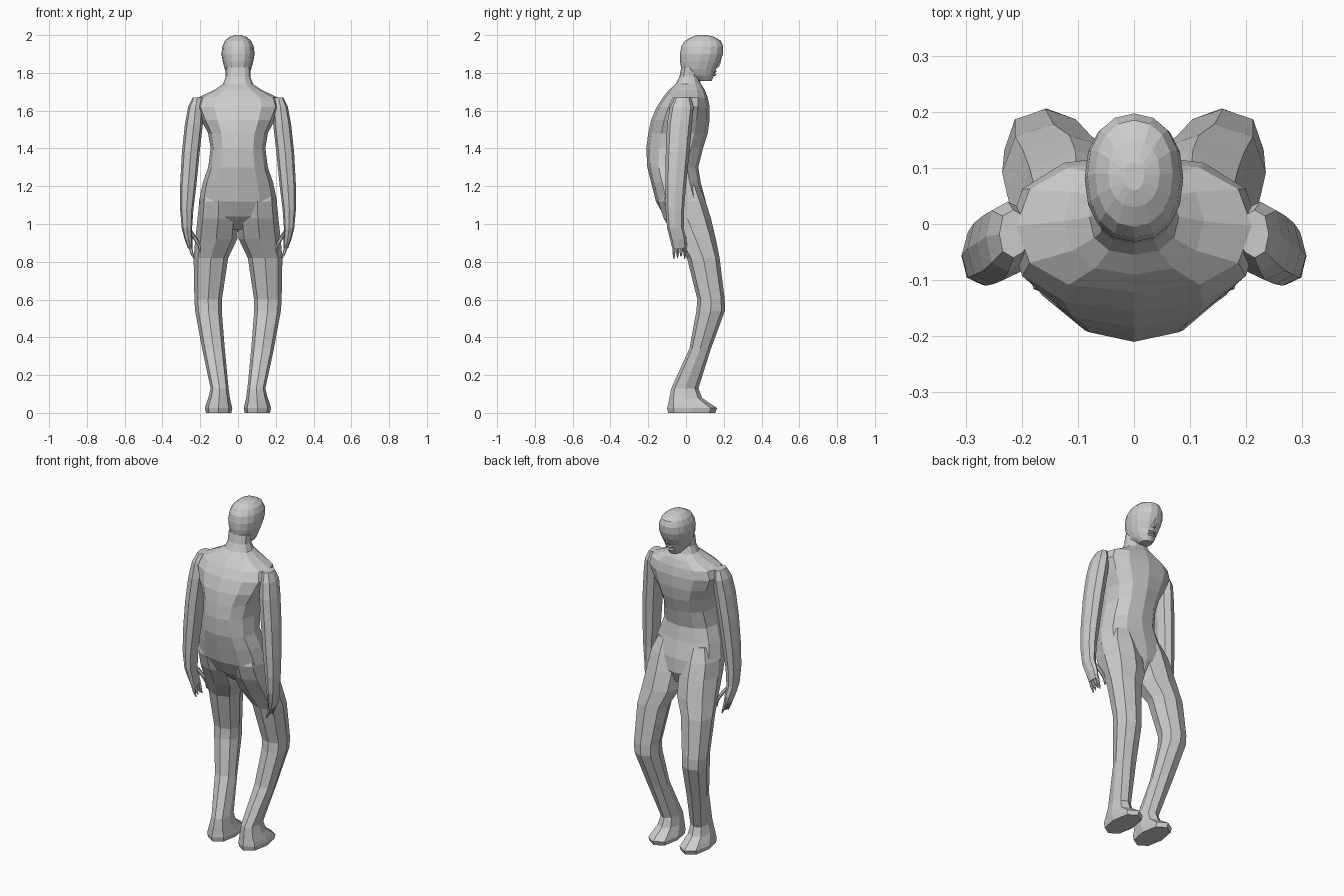
import bpy, bmesh, math

skin = bpy.data.materials.new("plain grey")
skin.diffuse_color = (0.6, 0.6, 0.6, 1)


def loft(name, rings, n=8, p=0.85, side=1):
    """Skin of stacked level rings: (z, x inner, x outer, y back, y front)."""
    bm = bmesh.new()
    loops = []
    for z, x0, x1, y0, y1 in rings:
        loop = []
        for i in range(n):
            a = 2 * math.pi * i / n
            c, s = round(math.cos(a), 6), round(math.sin(a), 6)
            x = (x0 + x1) / 2 + (x1 - x0) / 2 * math.copysign(abs(c) ** p, c)
            y = (y0 + y1) / 2 + (y1 - y0) / 2 * math.copysign(abs(s) ** p, s)
            loop.append(bm.verts.new((side * x, y, z)))
        loops.append(loop)
    for a, b in zip(loops, loops[1:]):
        for i in range(n):
            j = (i + 1) % n
            bm.faces.new((a[i], a[j], b[j], b[i]))
    bm.faces.new(loops[0])
    bm.faces.new(loops[-1])
    bmesh.ops.recalc_face_normals(bm, faces=bm.faces)
    me = bpy.data.meshes.new(name)
    bm.to_mesh(me)
    bm.free()
    me.materials.append(skin)
    ob = bpy.data.objects.new(name, me)
    bpy.context.collection.objects.link(ob)
    return ob


def centred(rows):
    return [(z, -h, h, y0, y1) for z, h, y0, y1 in rows]


# Torso with stooped back, shoulders and neck: (z, half width, back, front)
loft("torso", centred([
    (0.97, 0.05, -0.04, 0.08), (1.04, 0.19, -0.115, 0.11),
    (1.12, 0.207, -0.16, 0.105), (1.22, 0.186, -0.185, 0.078),
    (1.30, 0.158, -0.205, 0.065), (1.40, 0.145, -0.21, 0.09),
    (1.48, 0.158, -0.20, 0.115), (1.55, 0.195, -0.185, 0.125),
    (1.62, 0.225, -0.155, 0.125), (1.67, 0.21, -0.122, 0.115),
    (1.71, 0.125, -0.09, 0.10), (1.74, 0.08, -0.055, 0.08),
    (1.78, 0.065, -0.035, 0.065), (1.83, 0.065, -0.025, 0.06)]), n=12)

# Head, tucked chin first
loft("head", centred([
    (1.757, 0.032, 0.065, 0.135), (1.785, 0.055, 0.005, 0.148),
    (1.82, 0.07, -0.025, 0.16), (1.86, 0.081, -0.032, 0.182),
    (1.90, 0.088, -0.032, 0.195), (1.94, 0.083, -0.025, 0.197),
    (1.97, 0.069, -0.005, 0.185), (1.99, 0.046, 0.03, 0.15),
    (2.0, 0.018, 0.06, 0.11)]), n=16, p=0.92)

# Face details
loft("nose", centred([(1.828, 0.014, 0.14, 0.172), (1.836, 0.016, 0.14, 0.181),
                      (1.875, 0.007, 0.15, 0.19)]), n=6)
for name, z in (("upper_lip", 1.806), ("lower_lip", 1.79)):
    loft(name, centred([(z - 0.006, 0.024, 0.11, 0.153), (z, 0.03, 0.11, 0.163),
                        (z + 0.006, 0.024, 0.11, 0.156)]))

for side, tag in ((1, "right"), (-1, "left")):
    # Leg with bent knee and foot
    loft(tag + "_leg", [
        (0.0, 0.035, 0.17, -0.095, 0.155), (0.025, 0.03, 0.175, -0.10, 0.165),
        (0.045, 0.035, 0.17, -0.095, 0.135), (0.08, 0.043, 0.157, -0.088, 0.085),
        (0.13, 0.05, 0.145, -0.078, 0.066), (0.34, 0.07, 0.19, 0.018, 0.132),
        (0.54, 0.086, 0.227, 0.055, 0.206), (0.60, 0.085, 0.231, 0.06, 0.205),
        (0.82, 0.052, 0.235, 0.005, 0.178), (0.92, 0.004, 0.226, -0.055, 0.158),
        (1.03, -0.004, 0.214, -0.118, 0.132), (1.12, 0.0, 0.205, -0.148, 0.104),
        (1.20, 0.03, 0.17, -0.13, 0.07)], side=side)
    # Arm hanging slightly bent, down to the palm
    loft(tag + "_arm", [
        (0.87, 0.24, 0.265, -0.073, 0.0), (0.92, 0.242, 0.283, -0.085, 0.002),
        (0.98, 0.243, 0.298, -0.10, -0.012), (1.08, 0.236, 0.307, -0.108, -0.01),
        (1.20, 0.221, 0.307, -0.11, 0.0), (1.38, 0.203, 0.297, -0.107, 0.018),
        (1.53, 0.186, 0.281, -0.10, 0.032), (1.62, 0.185, 0.264, -0.085, 0.04),
        (1.67, 0.19, 0.24, -0.06, 0.025)], side=side)
    # Four short fingers and the thumb
    for i, y in enumerate((-0.064, -0.045, -0.026, -0.007)):
        tip = 0.815 + 0.006 * (i % 3)
        loft(f"{tag}_finger_{i + 1}", [
            (tip, 0.229, 0.236, y - 0.003, y + 0.003),
            (0.845, 0.236, 0.252, y - 0.008, y + 0.008),
            (0.89, 0.245, 0.268, y - 0.009, y + 0.009)], n=6, side=side)
    loft(tag + "_thumb", [
        (0.85, 0.198, 0.205, -0.008, 0.002), (0.885, 0.198, 0.213, -0.012, 0.006),
        (0.925, 0.215, 0.24, -0.02, 0.004), (0.965, 0.242, 0.265, -0.04, -0.01)],
        n=6, side=side)
